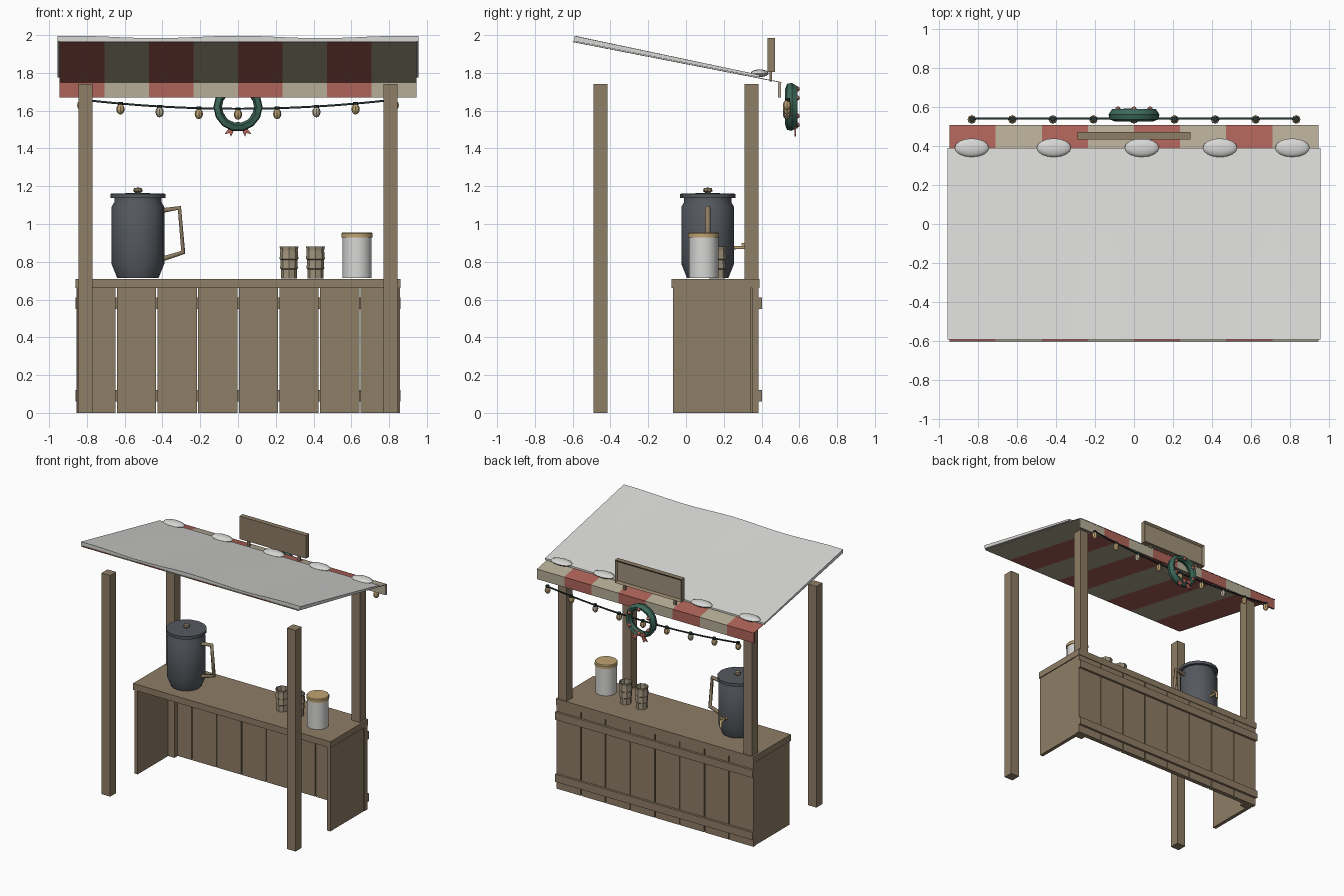
import bpy, bmesh, math
from mathutils import Vector

cube = bpy.data.objects.get("Cube")
if cube:
    bpy.data.objects.remove(cube, do_unlink=True)


def material(name, r, g, b):
    m = bpy.data.materials.new(name)
    m.use_nodes = True
    m.diffuse_color = (r, g, b, 1)
    m.node_tree.nodes["Principled BSDF"].inputs["Base Color"].default_value = (r, g, b, 1)
    return m


WOOD = material("wood", .27, .205, .13)
RED = material("red cloth", .43, .125, .10)
CREAM = material("cream cloth", .47, .42, .31)
SNOW = material("white", .68, .68, .67)
STEEL = material("dark steel", .09, .10, .115)
GREEN = material("evergreen", .045, .14, .10)
GOLD = material("gold", .52, .37, .17)
WIRE = material("dark wire", .02, .035, .035)
SIGN = material("pale wood", .35, .29, .20)


def finish(name, bm, *mats, smooth=False):
    me = bpy.data.meshes.new(name)
    bmesh.ops.recalc_face_normals(bm, faces=bm.faces)
    bm.to_mesh(me)
    bm.free()
    for m in mats:
        me.materials.append(m)
    ob = bpy.data.objects.new(name, me)
    bpy.context.collection.objects.link(ob)
    if smooth:
        bpy.ops.object.select_all(action='DESELECT')
        ob.select_set(True)
        bpy.context.view_layer.objects.active = ob
        bpy.ops.object.shade_smooth_by_angle(angle=math.radians(35))
    return ob


def box(name, x, y, z, mat):
    """Box from (min, max) ranges."""
    bm = bmesh.new()
    bmesh.ops.create_cube(bm, size=1)
    for v in bm.verts:
        v.co = [(r[0] + r[1]) / 2 + c * (r[1] - r[0]) for r, c in zip((x, y, z), v.co)]
    return finish(name, bm, mat)


def lathe(name, profile, loc, mat, segs=16, smooth=True):
    """Spin (radius, height) points around z."""
    bm = bmesh.new()
    vs = [bm.verts.new((r, 0, z)) for r, z in profile]
    es = [bm.edges.new(p) for p in zip(vs, vs[1:])]
    bmesh.ops.spin(bm, geom=vs + es, axis=(0, 0, 1), cent=(0, 0, 0),
                   angle=math.tau, steps=segs, use_duplicate=False)
    bmesh.ops.remove_doubles(bm, verts=bm.verts, dist=.0005)
    ob = finish(name, bm, mat, smooth=smooth)
    ob.location = loc
    return ob


def ball(name, loc, size, mat, u=12, v=8):
    bm = bmesh.new()
    bmesh.ops.create_uvsphere(bm, u_segments=u, v_segments=v, radius=1)
    bmesh.ops.scale(bm, vec=size, verts=bm.verts)
    ob = finish(name, bm, mat, smooth=True)
    ob.location = loc
    return ob


def tube(name, points, radius, mat, res=1):
    cu = bpy.data.curves.new(name, 'CURVE')
    cu.dimensions = '3D'
    cu.bevel_depth = radius
    cu.bevel_resolution = res
    cu.use_fill_caps = True
    sp = cu.splines.new('POLY')
    sp.points.add(len(points) - 1)
    for p, co in zip(sp.points, points):
        p.co = (*co, 1)
    cu.materials.append(mat)
    ob = bpy.data.objects.new(name, cu)
    bpy.context.collection.objects.link(ob)
    return ob


# Posts, side panels and counter
for s, side in ((1, "left"), (-1, "right")):
    px = sorted((s * .77, s * .845))
    box(f"rear_post_{side}", px, (.31, .385), (0, 1.74), WOOD)
    box(f"front_post_{side}", px, (-.49, -.415), (0, 1.74), WOOD)
    box(f"side_panel_{side}", sorted((s * .825, s * .853)), (-.07, .345), (0, .66), WOOD)
box("counter_top", (-.86, .86), (-.077, .39), (.66, .71), WOOD)
for i in range(8):
    x = -.752 + i * .215
    box(f"plank_{i + 1}", (x - .104, x + .104), (.35, .385), (0, .66), WOOD)
for name, z in (("lower_batten", .06), ("upper_batten", .55)):
    box(name, (-.86, .86), (.385, .403), (z, z + .06), WOOD)


# Striped canopy and valance
def roof_z(y):
    return 1.965 - .195 * (y + .6)


STRIPE = .236
for name, edge in (("canopy", ((-.6, roof_z(-.6)), (.505, roof_z(.505)))),
                   ("valance", ((.495, 1.75), (.495, 1.67)))):
    bm = bmesh.new()
    rows = [[bm.verts.new((i * STRIPE, y, z)) for y, z in edge] for i in range(-4, 5)]
    for i, (a, b) in enumerate(zip(rows, rows[1:])):
        bm.faces.new((a[0], b[0], b[1], a[1])).material_index = i % 2
    ob = finish(name, bm, RED, CREAM)
    mod = ob.modifiers.new("thickness", 'SOLIDIFY')
    mod.thickness = .004 if name == "canopy" else .014
    mod.offset = 0

# Snow sheet with a softly rolling top
bm = bmesh.new()
bmesh.ops.create_cube(bm, size=1)
bmesh.ops.subdivide_edges(bm, edges=bm.edges[:], cuts=15, use_grid_fill=True)
inner = [v for v in bm.verts if max(abs(c) for c in v.co) < .499]
bmesh.ops.delete(bm, geom=inner, context='VERTS')
for v in bm.verts:
    x, y, t = v.co.x * 1.91, -.1 + v.co.y * .98, v.co.z + .5
    wave = .006 * math.cos(7.2 * x) * (.6 - v.co.y)
    v.co = (x, y, roof_z(y) + .004 + t * (.018 - .01 * v.co.y + wave))
finish("snow_sheet", bm, SNOW, smooth=True)
for i, x in enumerate((-.83, -.41, .04, .44, .81)):
    ball(f"snow_clump_{i + 1}", (x, .39, 1.798), (.088, .048, .02), SNOW, 16, 8)

# Sign board: frame with recessed face
bm = bmesh.new()
bmesh.ops.create_cube(bm, size=1)
for v in bm.verts:
    v.co = Vector((v.co.x * .58, .452 + v.co.y * .04, 1.895 + v.co.z * .18))
bm.normal_update()
front = max(bm.faces, key=lambda f: f.normal.y)
bmesh.ops.inset_region(bm, faces=[front], thickness=.022, depth=0)
for v in front.verts:
    v.co.y -= .015
front.material_index = 1
finish("sign_board", bm, WOOD, SIGN)
for s, side in ((1, "left"), (-1, "right")):
    box(f"sign_stake_{side}", (s * .22 - .01, s * .22 + .01), (.442, .456), (1.755, 1.81), WOOD)


# String lights
def wire_z(x):
    return 1.61 + .05 * (x / .84) ** 2


tube("light_wire", [(x, .54, wire_z(x)) for x in [-.84 + i * .105 for i in range(17)]], .006, WIRE)
for i in range(9):
    x = (i - 4) * .2075
    ball(f"bulb_{i + 1}", (x, .535, wire_z(x) - .03), (.022, .022, .028),
         CREAM if i % 4 == 2 else GOLD, 8, 6)
    lathe(f"bulb_cap_{i + 1}", [(0, .012), (.013, .012), (.013, -.012), (0, -.012)],
          (x, .537, wire_z(x) - .004), WIRE, 8)

# Wreath with berries and bow
wreath = lathe("wreath", [(.085, 0), (.094, .028), (.112, .034), (.13, .005), (.125, -.02),
                          (.098, -.03), (.085, 0)], (0, .555, 1.62), GREEN, 14)
wreath.rotation_euler.x = -math.pi / 2
for i in range(6):
    a = math.pi / 2 + i * math.tau / 6
    ball(f"berry_{i + 1}", (.095 * math.cos(a), .588, 1.62 + .095 * math.sin(a)),
         (.014,) * 3, RED, 8, 6)
bm = bmesh.new()
for s in (1, -1):
    tail = [(.005, 1.53), (.035, 1.525), (.072, 1.475), (.045, 1.482), (.038, 1.462)]
    loop = [(.005, 1.525), (.05, 1.55), (.055, 1.505)]
    for pts in (tail, loop):
        bm.faces.new([bm.verts.new((s * x, .582, z)) for x, z in pts])
bow = finish("bow", bm, RED)
bow.modifiers.new("thickness", 'SOLIDIFY').thickness = .008
ball("bow_knot", (0, .585, 1.525), (.016, .012, .016), RED, 8, 6)

# Drink urn with lid, knob, handle and tap
ux, uy = -.53, .115
lathe("urn_body", [(0, .715), (.11, .715), (.14, .79), (.14, 1.09), (.125, 1.115),
                   (.125, 1.14), (0, 1.14)], (ux, uy, 0), STEEL)
lathe("urn_lid", [(0, 1.137), (.146, 1.137), (.146, 1.16), (0, 1.165)], (ux, uy, 0), STEEL)
lathe("urn_knob", [(0, 1.16), (.012, 1.163), (.026, 1.175), (.02, 1.19), (0, 1.193)],
      (ux, uy, 0), WOOD, 8)
tube("urn_handle", [(-.41, uy, 1.07), (-.31, uy, 1.085), (-.29, uy, .85), (-.40, uy, .815)],
     .015, WOOD)
tube("urn_tap", [(ux, .24, .875), (ux, .325, .875), (ux, .325, .83)], .011, GOLD)
box("tap_lever", (ux - .025, ux + .025), (.295, .31), (.885, .9), GOLD)

# Cups with stepped ribs
for i, x in enumerate((.27, .41)):
    lathe(f"cup_{i + 1}", [(0, .712), (.042, .712), (.042, .76), (.047, .765), (.044, .81),
                           (.05, .815), (.046, .86), (.05, .88), (.043, .88), (.036, .73),
                           (0, .73)], (x, .165, 0), SIGN, 8, False)

# Canister with lid
lathe("canister", [(0, .715), (.078, .715), (.078, .93), (0, .93)], (.63, .093, 0), SNOW)
lathe("canister_lid", [(0, .928), (.083, .928), (.083, .95), (.078, .956), (0, .956)],
      (.63, .093, 0), GOLD)
